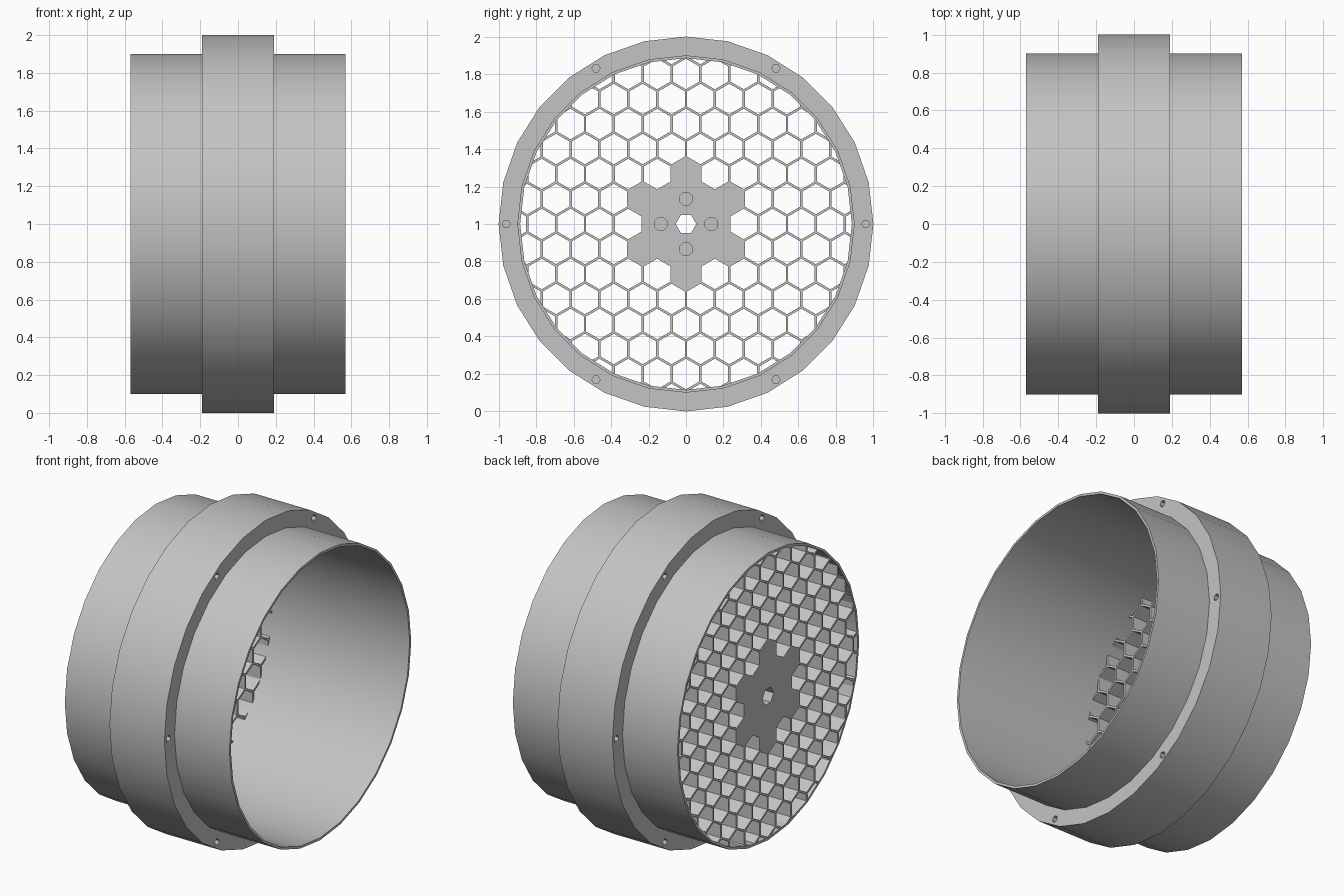
import bpy, bmesh
from math import sin, cos, pi, sqrt, radians, hypot

SIDES = 28        # facets round the duct
PITCH = 0.154     # honeycomb cell spacing
WALL = 0.013      # honeycomb wall thickness
CZ = 1.0          # height of the duct axis, which runs along x

if "Cube" in bpy.data.objects:
    bpy.data.objects.remove(bpy.data.objects["Cube"])

grey = bpy.data.materials.new("plain grey")
grey.use_nodes = True
grey.diffuse_color = (0.55, 0.55, 0.55, 1)
grey.node_tree.nodes["Principled BSDF"].inputs["Base Color"].default_value = grey.diffuse_color


def circle(bm, x, r, n, cy=0, cz=0, turn=0):
    """Ring of vertices facing along x."""
    angles = [turn + 2 * pi * i / n for i in range(n)]
    return [bm.verts.new((x, cy + r * cos(a), CZ + cz + r * sin(a))) for a in angles]


def bridge(bm, a, b):
    for i in range(len(a)):
        j = (i + 1) % len(a)
        bm.faces.new((a[i], a[j], b[j], b[i]))


def prism(bm, x0, x1, r, n, cy=0, cz=0, turn=0):
    a = circle(bm, x0, r, n, cy, cz, turn)
    b = circle(bm, x1, r, n, cy, cz, turn)
    bridge(bm, a, b)
    bm.faces.new(a)
    bm.faces.new(b)


def finish(bm, name):
    bmesh.ops.recalc_face_normals(bm, faces=bm.faces)
    mesh = bpy.data.meshes.new(name)
    bm.to_mesh(mesh)
    bm.free()
    mesh.materials.append(grey)
    obj = bpy.data.objects.new(name, mesh)
    bpy.context.collection.objects.link(obj)
    return obj


def activate(obj):
    bpy.ops.object.select_all(action='DESELECT')
    obj.select_set(True)
    bpy.context.view_layer.objects.active = obj


def cut(obj, cutter):
    mod = obj.modifiers.new("holes", 'BOOLEAN')
    mod.operation = 'DIFFERENCE'
    mod.solver = 'EXACT'
    mod.object = cutter
    cutter.hide_render = True
    activate(obj)
    bpy.ops.object.modifier_apply(modifier=mod.name)
    bpy.data.objects.remove(cutter)


# Thin-walled duct with a raised flange round the middle
bm = bmesh.new()
profile = [(0.885, -0.57), (0.9, -0.57), (0.9, -0.19), (1, -0.19),
           (1, 0.19), (0.9, 0.19), (0.9, 0.57), (0.885, 0.57)]
rings = [circle(bm, x, r, SIDES) for r, x in profile]
for i, ring in enumerate(rings):
    bridge(bm, ring, rings[(i + 1) % len(rings)])
duct = finish(bm, "flanged_duct")

# Blind screw holes in both flange faces
bm = bmesh.new()
for k in range(6):
    a = k * pi / 3
    for side in (-1, 1):
        prism(bm, side * 0.09, side * 0.25, 0.022, 6, 0.96 * cos(a), 0.96 * sin(a), a)
cut(duct, finish(bm, "flange_hole_cutter"))

# Honeycomb disc at one end, with solid cells forming the hub
bm = bmesh.new()
prism(bm, -0.568, -0.38, 0.89, SIDES)
grille = finish(bm, "honeycomb_grille")

bm = bmesh.new()
cell_radius = (PITCH - WALL) / sqrt(3)
for row in range(-8, 9):
    for col in range(-8, 9):
        y = (col + 0.5 * (row % 2)) * PITCH
        z = row * PITCH * sqrt(3) / 2
        if PITCH * 1.8 < hypot(y, z) < 0.94:
            prism(bm, -0.7, -0.2, cell_radius, 6, y, z, pi / 6)

# Hub: a through hole for the shaft and four blind screw holes
prism(bm, -0.7, -0.2, 0.055, 6)
for k in range(4):
    a = k * pi / 2
    prism(bm, -0.48, -0.2, 0.036, 8, 0.135 * cos(a), 0.135 * sin(a), pi / 8)
cut(grille, finish(bm, "honeycomb_cutter"))

# Smooth round walls, crisp edges
activate(duct)
bpy.ops.object.shade_smooth_by_angle(angle=radians(30))
